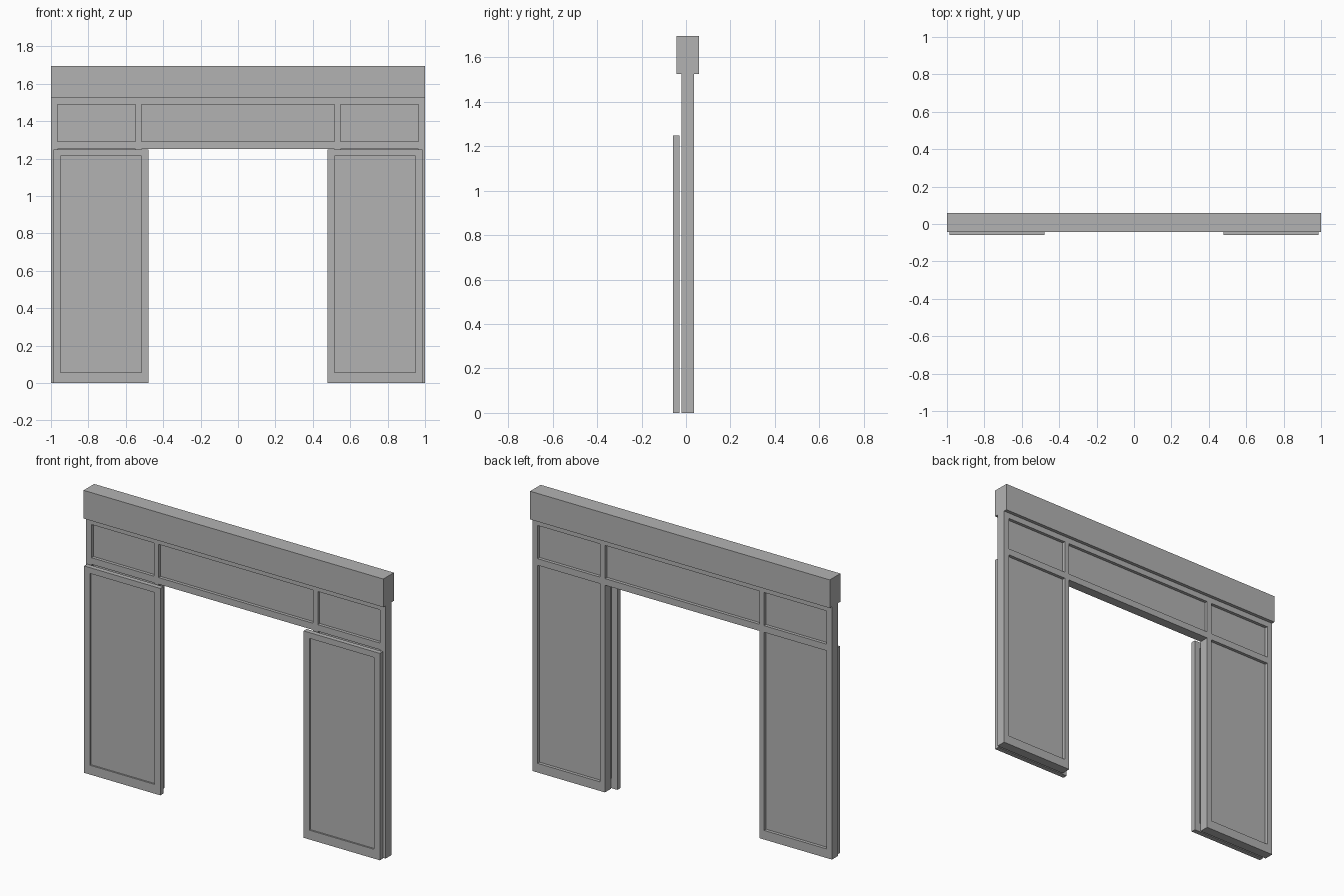
import bpy, bmesh

cube = bpy.data.objects.get("Cube")
if cube:
    bpy.data.objects.remove(cube, do_unlink=True)

grey = bpy.data.materials.new("plain_grey")
grey.use_nodes = True
tone = (0.45, 0.45, 0.45, 1)
grey.diffuse_color = tone
grey.node_tree.nodes["Principled BSDF"].inputs["Base Color"].default_value = tone


def panelled_slab(name, xs, zs, y, half, panel_half, panels=(), gaps=()):
    """Slab on an x/z grid; panel cells are recessed on both sides, gap cells are open."""
    bm = bmesh.new()
    nx, nz = len(xs) - 1, len(zs) - 1

    def depth(i, j):
        if not (0 <= i < nx and 0 <= j < nz) or (i, j) in gaps:
            return 0
        return panel_half if (i, j) in panels else half

    def quad(points):
        bm.faces.new([bm.verts.new(p) for p in points])

    def step(a, b, d1, d2):
        # Reveal walls between cells of different depth
        if d1 != d2:
            spans = [(d1, d2), (-d1, -d2)] if d1 and d2 else [(-d1 - d2, d1 + d2)]
            for u, v in spans:
                quad([(a[0], y + u, a[1]), (b[0], y + u, b[1]),
                      (b[0], y + v, b[1]), (a[0], y + v, a[1])])

    for i in range(nx + 1):
        for j in range(nz + 1):
            here = depth(i, j)
            if j < nz:
                step((xs[i], zs[j]), (xs[i], zs[j + 1]), depth(i - 1, j), here)
            if i < nx:
                step((xs[i], zs[j]), (xs[i + 1], zs[j]), depth(i, j - 1), here)
            if here:
                for s in (-here, here):
                    quad([(xs[i], y + s, zs[j]), (xs[i + 1], y + s, zs[j]),
                          (xs[i + 1], y + s, zs[j + 1]), (xs[i], y + s, zs[j + 1])])

    bmesh.ops.remove_doubles(bm, verts=bm.verts, dist=0.0001)
    bmesh.ops.recalc_face_normals(bm, faces=bm.faces)
    mesh = bpy.data.meshes.new(name)
    bm.to_mesh(mesh)
    bm.free()
    mesh.materials.append(grey)
    obj = bpy.data.objects.new(name, mesh)
    bpy.context.collection.objects.link(obj)
    return obj


# Fixed frame: side panels, three transom panels and the doorway
half_xs = [0.515, 0.547, 0.964, 1.0]
frame_xs = [-x for x in reversed(half_xs)] + half_xs
panelled_slab("door_frame", frame_xs, [0, 0.055, 1.25, 1.29, 1.49, 1.525],
              0.008, 0.029, 0.010,
              panels={(1, 1), (5, 1), (1, 3), (3, 3), (5, 3)},
              gaps={(3, 0), (3, 1)})

# Header beam
panelled_slab("header_beam", [-1, 1], [1.525, 1.695], 0.007, 0.0505, 0.0505)

# Sliding doors, open in front of the side panels
door_xs = [0.478, 0.516, 0.948, 0.987]
for side, sign in (("left", 1), ("right", -1)):
    panelled_slab(side + "_sliding_door", sorted(sign * x for x in door_xs),
                  [0, 0.056, 1.213, 1.248], -0.043, 0.0145, 0.005,
                  panels={(1, 1)})
